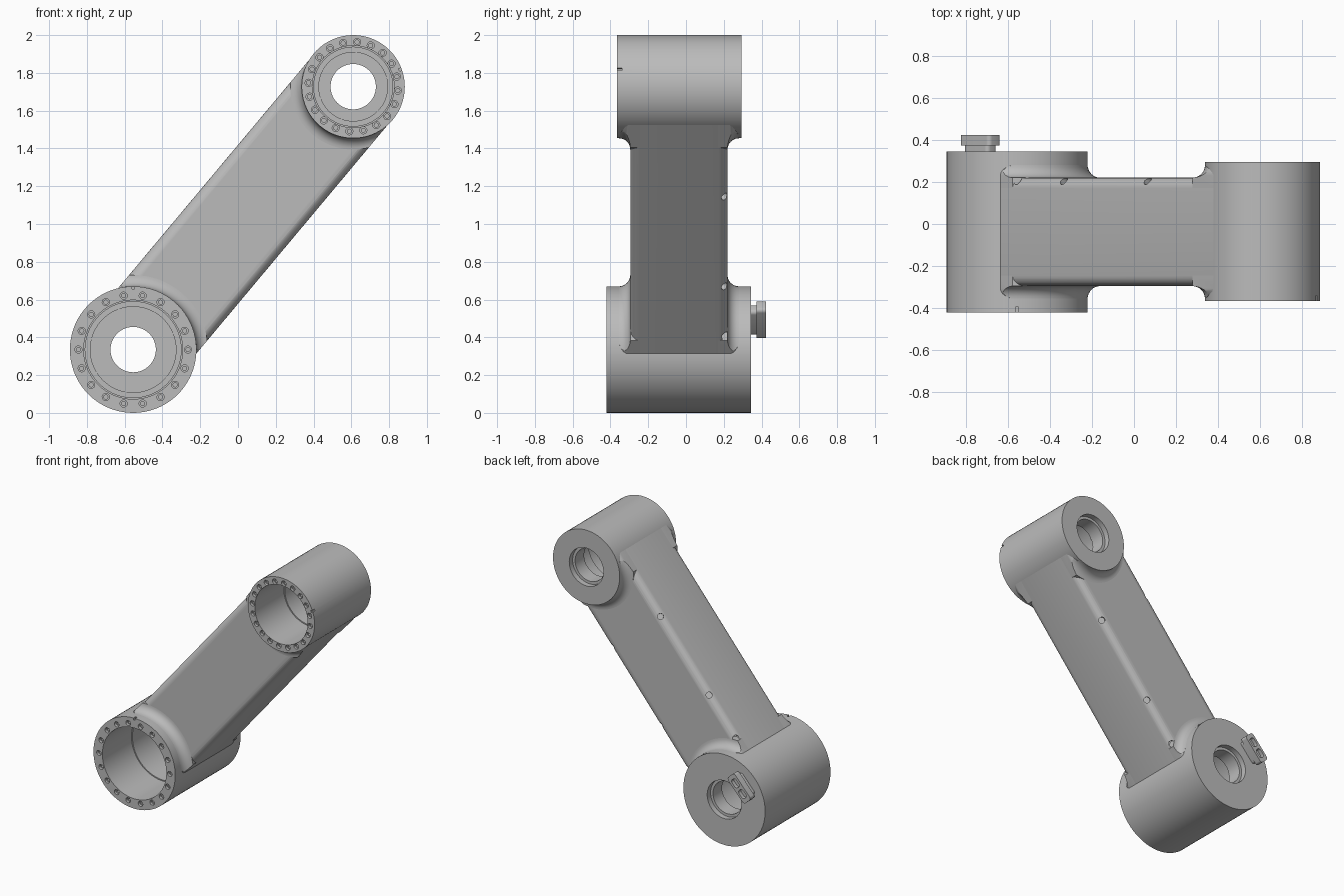
import bpy, bmesh, math
from mathutils import Matrix, Vector

cube = bpy.data.objects.get("Cube")
if cube:
    bpy.data.objects.remove(cube, do_unlink=True)

grey = bpy.data.materials.new("machined_grey")
grey.use_nodes = True
grey.diffuse_color = (0.5, 0.5, 0.5, 1)
grey.node_tree.nodes["Principled BSDF"].inputs["Base Color"].default_value = (0.5, 0.5, 0.5, 1)

LOW, TOP = Vector((-0.555, 0, 0.335)), Vector((0.61, 0, 1.727))
SPAN = TOP - LOW
LENGTH = SPAN.length
TILT = math.atan2(SPAN.z, SPAN.x)
# Arm frame: x runs from the lower hub to the upper hub, z across the width
ARM = Matrix.Translation(LOW) @ Matrix.Rotation(-TILT, 4, 'Y')


def make(name, bm):
    bmesh.ops.recalc_face_normals(bm, faces=bm.faces)
    mesh = bpy.data.meshes.new(name)
    bm.to_mesh(mesh)
    bm.free()
    mesh.materials.append(grey)
    obj = bpy.data.objects.new(name, mesh)
    bpy.context.collection.objects.link(obj)
    return obj


def lathe(bm, profile, matrix, steps=64, closed=True):
    """Spin (radius, y) points about the y axis."""
    verts = [bm.verts.new((r, y, 0)) for r, y in profile]
    pairs = list(zip(verts, verts[1:]))
    if closed:
        pairs.append((verts[-1], verts[0]))
    edges = [bm.edges.new(p) for p in pairs]
    out = bmesh.ops.spin(bm, geom=verts + edges, cent=(0, 0, 0), axis=(0, 1, 0),
                         angle=math.tau, steps=steps)
    new = set(verts) | {v for e in edges for v in e.verts}
    new |= {v for v in bm.verts if not v.tag}
    bmesh.ops.remove_doubles(bm, verts=list(new), dist=1e-5)
    fresh = [v for v in bm.verts if not v.tag]
    bmesh.ops.transform(bm, matrix=matrix, verts=fresh)
    for v in fresh:
        v.tag = True


def box(bm, size, centre, matrix, round_axis=None, radius=0.0):
    """Box whose edges along round_axis are rounded."""
    part = bmesh.new()
    bmesh.ops.create_cube(part, size=1, matrix=Matrix.Translation(centre) @ Matrix.Diagonal((*size, 1)))
    if round_axis is not None:
        edges = [e for e in part.edges
                 if abs((e.verts[0].co - e.verts[1].co)[round_axis]) > 1e-4]
        bmesh.ops.bevel(part, geom=edges, offset=radius, segments=6, profile=0.5, affect='EDGES')
    part.transform(matrix)
    temp = bpy.data.meshes.new("temp")
    part.to_mesh(temp)
    part.free()
    bm.from_mesh(temp)
    bpy.data.meshes.remove(temp)
    for v in bm.verts:
        v.tag = True


def boolean(obj, cutter, operation='DIFFERENCE'):
    mod = obj.modifiers.new("cut", 'BOOLEAN')
    mod.operation, mod.object, mod.solver = operation, cutter, 'EXACT'
    bpy.context.view_layer.objects.active = obj
    bpy.ops.object.modifier_apply(modifier=mod.name)
    bpy.data.objects.remove(cutter, do_unlink=True)


def arm_prism(name, front, back):
    bm = bmesh.new()
    box(bm, (LENGTH, back - front, 0.54), (LENGTH / 2, (front + back) / 2, 0), ARM, 0, 0.05)
    return make(name, bm)


def ring_place(centre, angle, radius, y):
    return (Matrix.Translation(centre) @ Matrix.Rotation(-angle, 4, 'Y')
            @ Matrix.Translation((radius, y, 0)))


ARM_FRONT, ARM_BACK = -0.295, 0.22

# Arm, cleared where it meets the hub bores
arm = arm_prism("arm", ARM_FRONT, ARM_BACK)
for centre, r in ((LOW, 0.30), (TOP, 0.25)):
    bm = bmesh.new()
    lathe(bm, [(0, -1), (r, -1), (r, 1), (0, 1)], Matrix.Translation(centre), closed=False)
    boolean(arm, make("bore_cutter", bm))

# Drilled holes along the two rear edges of the arm
bm = bmesh.new()
for side in (-1, 1):
    for t in (0.31, 0.65, 1.27, 1.64):
        spot = Matrix.Translation((t, ARM_BACK - 0.015, side * 0.255))
        lathe(bm, [(0, -0.04), (0.021, -0.04), (0.021, 0.06), (0, 0.06)],
              ARM @ spot @ Matrix.Rotation(side * math.pi / 4, 4, 'X'), 16, False)
boolean(arm, make("edge_hole_cutter", bm))


def build_hub(label, centre, radius, bore, front, back, floor, bolts, bolt_radius, phase, ribs):
    place = Matrix.Translation(centre)
    middle = front + 0.34
    # Open cup with a stepped bore and a counterbored hole in the back wall
    bm = bmesh.new()
    lathe(bm, [(radius, front), (radius, back), (0.14, back), (0.14, back - 0.04),
               (0.12, back - 0.04), (0.12, floor), (bore - 0.035, floor),
               (bore - 0.035, floor - 0.008), (bore - 0.008, floor - 0.008),
               (bore - 0.008, middle), (bore, middle), (bore, front)], place, 72)
    hub = make(label + "_hub", bm)
    # Counterbored bolt holes around the front rim
    bm = bmesh.new()
    for i in range(bolts):
        lathe(bm, [(0, -0.02), (0.019, -0.02), (0.019, 0.02), (0.011, 0.02), (0.011, 0.05), (0, 0.05)],
              ring_place(centre, phase + math.tau * i / bolts, bolt_radius, front), 16, False)
    boolean(hub, make("bolt_cutter", bm))
    # Index notch in the front rim
    bm = bmesh.new()
    angle = math.radians(90 if label == "lower" else 20)
    box(bm, (0.03, 0.05, 0.014), (0, 0, 0), ring_place(centre, angle, radius, front))
    boolean(hub, make("notch_cutter", bm))
    # Thin ribs on the cup floor
    bm = bmesh.new()
    for deg in ribs:
        reach = bore - 0.035 - 0.122
        box(bm, (reach, 0.012, 0.008), (reach / 2, 0, 0),
            ring_place(centre, math.radians(deg), 0.122, floor))
    floor_ribs = make(label + "_floor_ribs", bm)
    # Concave fillets between the hub wall and the arm faces
    for face, sign, title in ((ARM_FRONT, -1, "front"), (ARM_BACK, 1, "back")):
        f = 0.06
        curve = [(radius + f - f * math.sin(a), face + sign * (f - f * math.cos(a)))
                 for a in (math.pi / 2 * i / 8 for i in range(9))]
        bm = bmesh.new()
        lathe(bm, curve + [(radius - 0.01, face + sign * f), (radius - 0.01, face - sign * 0.05),
                           (radius + f, face - sign * 0.05)], place, 72)
        fillet = make(label + "_" + title + "_fillet", bm)
        boolean(fillet, arm_prism("fillet_limit", ARM_FRONT - 0.061, ARM_BACK + 0.061), 'INTERSECT')


build_hub("lower", LOW, 0.335, 0.262, -0.42, 0.345, 0.20, 18, 0.29, 0.0,
          (165, 110, 60, 22, -40, -100, -148))
build_hub("upper", TOP, 0.273, 0.217, -0.365, 0.295, 0.15, 20, 0.237, math.radians(-5),
          (150, 85, 15, -45, -110, -160))

# Connector on the back of the lower hub: neck, head and two sockets
SEAT = ring_place(LOW, math.radians(138), 0.235, 0.345)
bm = bmesh.new()
box(bm, (0.065, 0.05, 0.17), (0, 0.015, 0), SEAT, 1, 0.02)
neck = make("connector_neck", bm)
bm = bmesh.new()
box(bm, (0.08, 0.05, 0.21), (0, 0.053, 0), SEAT, 1, 0.02)
head = make("connector_head", bm)
bm = bmesh.new()
for side in (-1, 1):
    box(bm, (0.045, 0.06, 0.065), (0, 0.08, side * 0.043), SEAT, 1, 0.018)
boolean(head, make("socket_cutter", bm))

# Smooth curved walls, keep machined edges crisp
bpy.ops.object.select_all(action='DESELECT')
for obj in bpy.context.collection.objects:
    if obj.type == 'MESH' and grey.name in obj.data.materials:
        obj.select_set(True)
        bpy.context.view_layer.objects.active = obj
bpy.ops.object.shade_smooth_by_angle(angle=math.radians(30))
